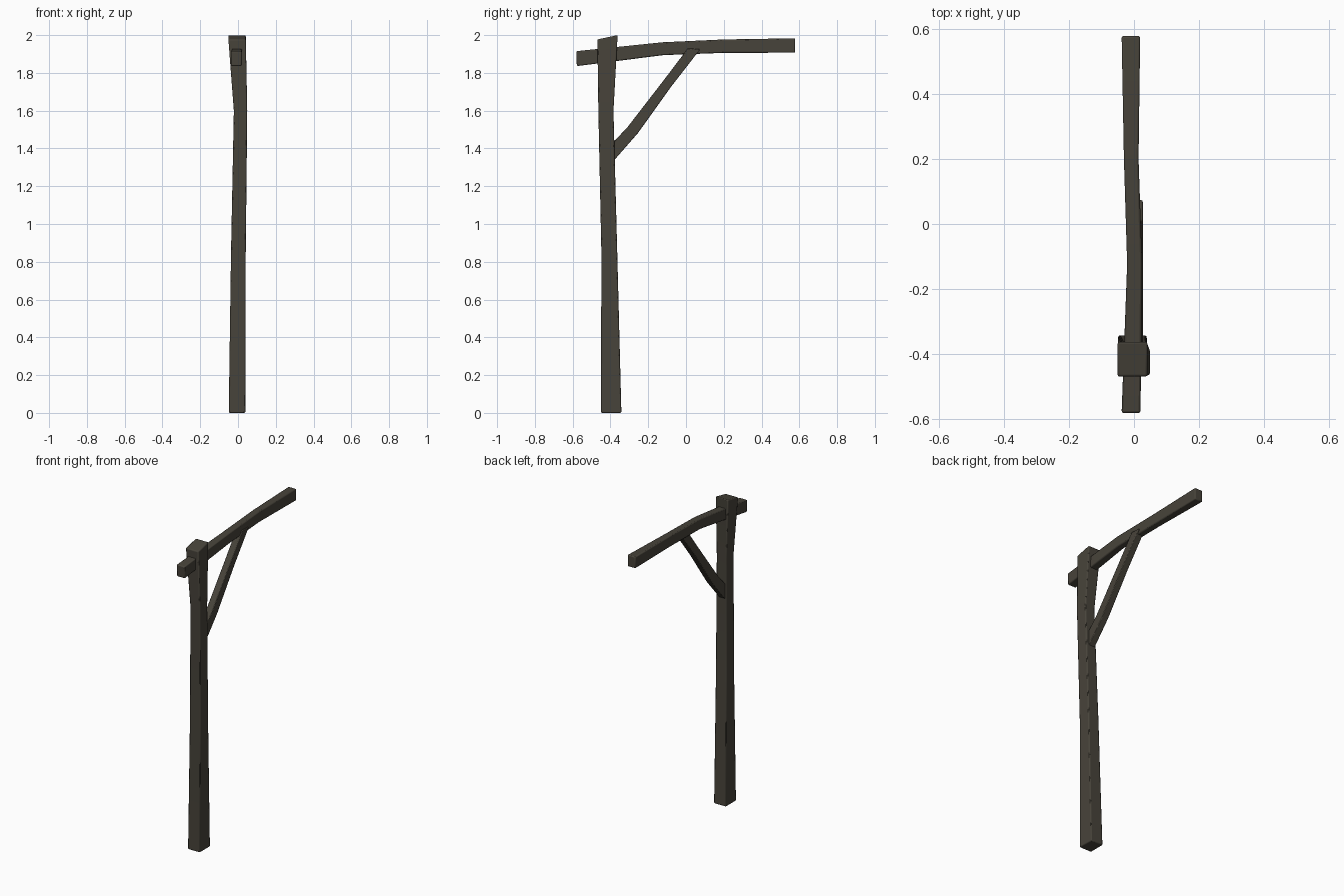
import bpy, bmesh, math

if "Cube" in bpy.data.objects:
    bpy.data.objects.remove(bpy.data.objects["Cube"])

wood = bpy.data.materials.new("dark_weathered_wood")
wood.diffuse_color = (0.064, 0.057, 0.043, 1)
wood.use_nodes = True
wood.node_tree.nodes["Principled BSDF"].inputs["Base Color"].default_value = wood.diffuse_color


def timber(name, sections, bevel=0.006):
    """Loft four-sided sections: (x0, x1, edge A as (y, z), edge B as (y, z))."""
    bm = bmesh.new()
    rings = [[bm.verts.new((x, *p)) for x, p in ((x0, a), (x1, a), (x1, b), (x0, b))]
             for x0, x1, a, b in sections]
    for lo, hi in zip(rings, rings[1:]):
        for i in range(4):
            j = (i + 1) % 4
            bm.faces.new((lo[i], lo[j], hi[j], hi[i]))
    bm.faces.new(rings[0])
    bm.faces.new(rings[-1])
    bmesh.ops.recalc_face_normals(bm, faces=bm.faces)
    mesh = bpy.data.meshes.new(name)
    bm.to_mesh(mesh)
    bm.free()
    mesh.materials.append(wood)
    obj = bpy.data.objects.new(name, mesh)
    bpy.context.collection.objects.link(obj)
    # worn corners
    mod = obj.modifiers.new("worn_edges", "BEVEL")
    mod.width = bevel
    mod.segments = 2
    mod.limit_method = "ANGLE"
    mod.angle_limit = math.radians(40)
    bpy.ops.object.select_all(action="DESELECT")
    obj.select_set(True)
    bpy.context.view_layer.objects.active = obj
    bpy.ops.object.shade_smooth_by_angle(angle=math.radians(50))
    return obj


# upright post, slightly crooked, slanted top
timber("post", [
    (-0.049, 0.039, (-0.45, 0.0), (-0.342, 0.0)),
    (-0.037, 0.041, (-0.448, 0.85), (-0.364, 0.85)),
    (-0.022, 0.049, (-0.464, 1.6), (-0.384, 1.6)),
    (-0.051, 0.041, (-0.469, 1.977), (-0.362, 2.0)),
])

# bowed cross beam passing through the post
timber("beam", [
    (-0.038, 0.02, (-0.578, 1.836), (-0.581, 1.915)),
    (-0.021, 0.025, (-0.12, 1.894), (-0.125, 1.962)),
    (-0.031, 0.014, (0.2, 1.906), (0.2, 1.977)),
    (-0.038, 0.019, (0.578, 1.907), (0.578, 1.983)),
])

# curved diagonal brace between post and beam
timber("brace", [
    (-0.018, 0.027, (-0.40, 1.315), (-0.425, 1.39)),
    (-0.018, 0.027, (-0.254, 1.482), (-0.308, 1.515)),
    (-0.018, 0.027, (-0.075, 1.732), (-0.115, 1.765)),
    (-0.018, 0.027, (0.075, 1.925), (0.01, 1.93)),
], 0.004)
